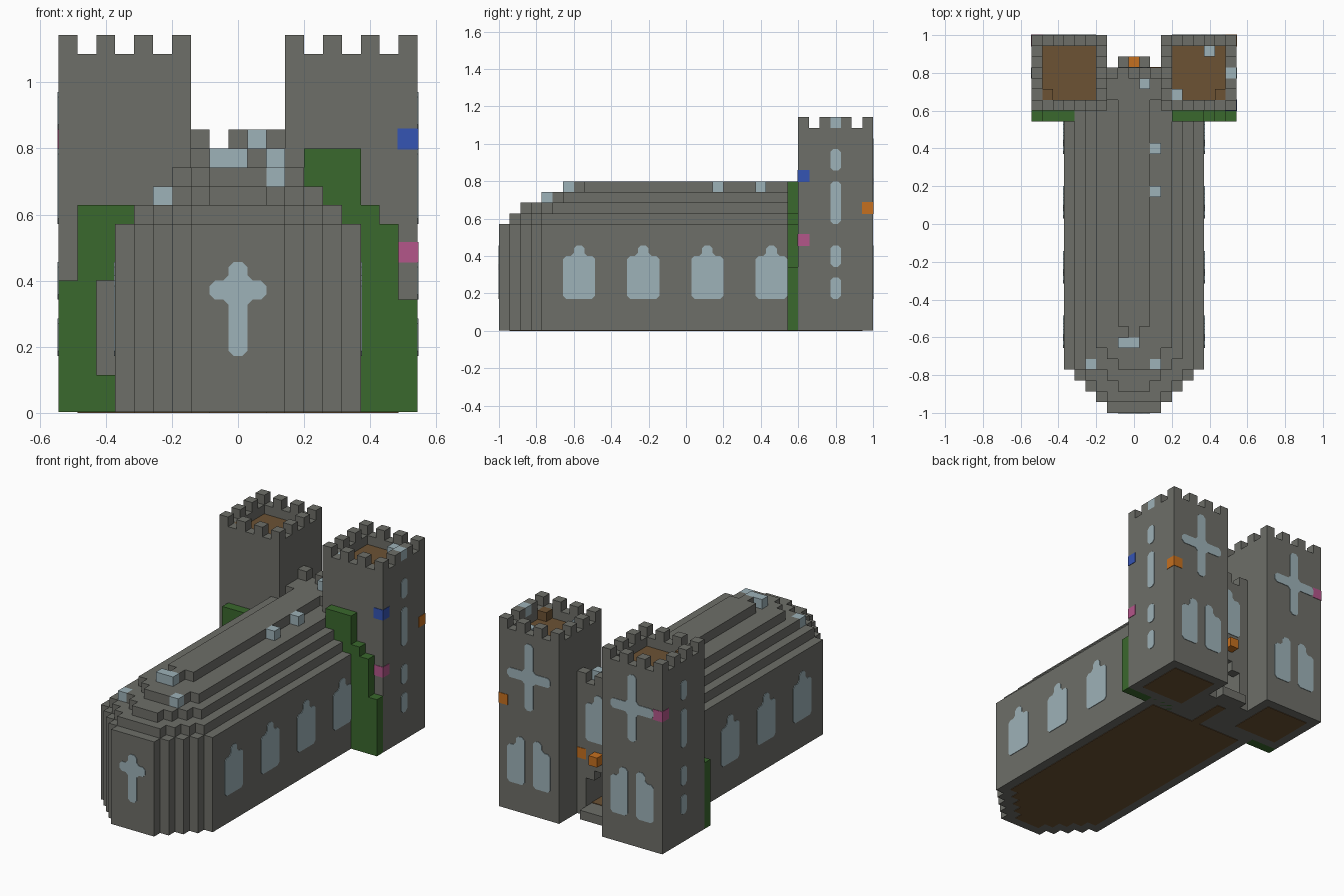
import bpy, bmesh
from mathutils import Vector

old = bpy.data.objects.get("Cube")
if old:
    bpy.data.objects.remove(old)

U = 2 / 35        # edge length of one building block
BASE = 0.05       # masonry starts just above the floor plates
SKIN = 0.06       # thickness of plates, in blocks


def material(name, rgb):
    m = bpy.data.materials.new(name)
    m.use_nodes = True
    m.diffuse_color = (*rgb, 1)
    m.node_tree.nodes["Principled BSDF"].inputs["Base Color"].default_value = (*rgb, 1)
    return m


STONE = material("grey stone", (0.155, 0.158, 0.14))
GLASS = material("pale glass", (0.34, 0.445, 0.48))
IVY = material("ivy green", (0.042, 0.138, 0.026))
WOOD = material("brown wood", (0.15, 0.084, 0.034))
ORANGE = material("orange", (0.56, 0.16, 0.014))
BLUE = material("blue", (0.036, 0.089, 0.456))
PINK = material("pink", (0.456, 0.093, 0.254))


def finish(name, bm, mat):
    bmesh.ops.recalc_face_normals(bm, faces=bm.faces)
    for v in bm.verts:
        v.co = Vector((v.co.x * U, v.co.y * U - 1, v.co.z * U))
    mesh = bpy.data.meshes.new(name)
    bm.to_mesh(mesh)
    bm.free()
    mesh.materials.append(mat)
    bpy.context.collection.objects.link(bpy.data.objects.new(name, mesh))


def blocks(name, mat, ranges, grow=0):
    """Boxes from inclusive block ranges (i0, i1, j0, j1, k0, k1)."""
    bm = bmesh.new()
    for i0, i1, j0, j1, k0, k1 in ranges:
        lo = Vector((i0 - 0.5 - grow, j0 - grow, max(k0 - grow, BASE)))
        hi = Vector((i1 + 0.5 + grow, j1 + 1 + grow, k1 + 1 + grow))
        box = bmesh.ops.create_cube(bm, size=1)["verts"]
        for v in box:
            v.co = Vector(((lo[n] + hi[n]) / 2 + v.co[n] * (hi[n] - lo[n]) for n in range(3)))
    finish(name, bm, mat)


def cell(name, mat, i, j, k, grow=0):
    blocks(name, mat, [(i, i, j, j, k, k)], grow)


def prism(name, mat, outline, axis, lo, hi):
    """Flat outline extruded along an axis (0 x, 1 y, 2 z)."""
    bm = bmesh.new()
    verts = []
    for p in outline:
        co = list(p)
        co.insert(axis, lo)
        verts.append(bm.verts.new(co))
    face = bm.faces.new(verts)
    out = bmesh.ops.extrude_face_region(bm, geom=[face])["geom"]
    push = Vector((0, 0, 0))
    push[axis] = hi - lo
    bmesh.ops.translate(bm, vec=push, verts=[g for g in out if isinstance(g, bmesh.types.BMVert)])
    finish(name, bm, mat)


def softened(outline, r=0.28):
    """Trim every corner of an outline."""
    pts = [Vector(p) for p in outline]
    result = []
    for n, p in enumerate(pts):
        for q in (pts[n - 1], pts[(n + 1) % len(pts)]):
            result.append(p + (q - p).normalized() * r)
    return result


def mirrored(half):
    return half + [(-a, b) for a, b in reversed(half)]


def pane(name, outline, axis, at, side, shift=0):
    """Glass plate on a wall, moved sideways by shift."""
    pts = softened([(a + shift, b) for a, b in outline])
    prism(name, GLASS, pts, axis, at, at + side * SKIN)


def apse(j0, widths, end=28):
    """Half plan with one step per row, mirrored."""
    half = []
    for n, w in enumerate(widths):
        half += [(w, j0 + n), (w, j0 + n + 1)]
    half[-1] = (widths[-1], end)
    return mirrored(half)


# Nave walls and stepped roof
prism("nave_walls", STONE, apse(0, [2.5, 3.5, 4.5, 5.5, 6.5]), 2, BASE, 10)
prism("roof_step_1", STONE, apse(1, [2.5, 3.5, 4.5, 5.5]), 2, 10, 11)
prism("roof_step_2", STONE, apse(2, [1.5, 2.5, 3.5, 4.5]), 2, 11, 12)
prism("roof_step_3", STONE, apse(4, [1.5, 2.5, 3.5]), 2, 12, 13)
prism("roof_ridge", STONE, apse(7, [0.5, 1.5]), 2, 13, 14)
prism("nave_floor", WOOD, apse(1, [1.5, 2.5, 3.5, 4.5, 5.5], 27), 2, 0, BASE)

# Entrance bay between the towers, with an open doorway
blocks("entrance_bay", STONE, [
    (-2, -2, 28, 31, 0, 12), (2, 2, 28, 31, 0, 12),
    (-1, 1, 28, 31, 5, 12), (-1, -1, 31, 31, 4, 4), (1, 1, 31, 31, 4, 4),
    (-2, 2, 29, 31, 13, 13), (-1, 1, 28, 28, 13, 13),
    (-1, 1, 28, 31, 0, 0)])
blocks("entrance_step", STONE, [(-1, 1, 32, 32, 0, 0)])
blocks("entrance_merlons", STONE, [(i, i, 31, 31, 14, 14) for i in (-2, 0, 2)])
prism("entrance_floor", WOOD, mirrored([(1.5, 28), (1.5, 31)]), 2, 1, 1 + SKIN)
prism("entrance_underside", WOOD, mirrored([(0.5, 27), (0.5, 31)]), 2, 0, BASE)
cell("entrance_lamp", ORANGE, 0, 32, 6)
cell("wall_lamp", ORANGE, 2, 31, 6, 0.05)
arch = mirrored([(1.5, 3), (1.5, 7), (0.5, 7), (0.5, 8)])
pane("entrance_window", [(a, b + 5) for a, b in arch], 1, 32, 1)

# Front cross and side windows of the nave
pane("front_cross", mirrored([(0.5, 3), (0.5, 6), (1.5, 6), (1.5, 7), (0.5, 7), (0.5, 8)]), 1, 0, -1)
for j in (7.5, 13.5, 19.5, 25.5):
    for s in (-1, 1):
        pane("nave_window", arch, 0, 6.5 * s, s, j)

# Twin towers
big_cross = mirrored([(0.5, 11), (0.5, 14), (2.5, 14), (2.5, 15), (0.5, 15), (0.5, 18)])
lancet = [(0.5, 3), (2.5, 3), (2.5, 7), (1.5, 7), (1.5, 8), (0.5, 8)]
for s, side in ((1, "left"), (-1, "right")):
    c = 6 * s
    rim = [(c - 3, c + 3, 28, 28, 18, 18), (c - 3, c + 3, 34, 34, 18, 18),
           (c - 3, c - 3, 29, 33, 18, 18), (c + 3, c + 3, 29, 33, 18, 18)]
    blocks(side + "_tower", STONE, [(c - 3, c + 3, 28, 34, 0, 17)] + rim)
    blocks(side + "_tower_merlons", STONE, [
        (c + a, c + a, 31 + b, 31 + b, 19, 19)
        for a in (-3, -1, 1, 3) for b in (-3, -1, 1, 3) if 3 in (abs(a), abs(b))])
    square = [(c - 2.5, 29), (c + 2.5, 29), (c + 2.5, 34), (c - 2.5, 34)]
    prism(side + "_tower_deck", WOOD, square, 2, 18, 18 + SKIN)
    prism(side + "_tower_underside", WOOD, square, 2, 0, BASE)
    cell(side + "_tower_hatch", WOOD, 8 * s, 29, 18)
    pane(side + "_tower_cross", big_cross, 1, 35, 1, c)
    for m in (-1, 1):
        pane(side + "_tower_lancet", [(a * m, b) for a, b in lancet], 1, 35, 1, c)
    for z0, z1 in ((3, 5), (6, 8), (10, 14), (15, 17)):
        pane(side + "_tower_slit", [(31, z0), (32, z0), (32, z1), (31, z1)], 0, 9.5 * s, s)

# Ivy climbing the tower fronts
blocks("left_ivy", IVY, [(4, 6, 27, 27, 0, 13), (7, 7, 27, 27, 0, 10),
                         (8, 8, 27, 27, 0, 9), (9, 9, 27, 27, 0, 5)])
blocks("right_ivy", IVY, [(-9, -9, 27, 27, 0, 6), (-8, -8, 27, 27, 0, 10),
                          (-7, -7, 27, 27, 0, 1), (-7, -6, 27, 27, 7, 10)])

# Loose glass blocks on the roofs
for i, j, k in ((-1, 6, 13), (0, 6, 13), (-4, 4, 11), (2, 4, 12), (2, 20, 13),
                (2, 24, 13), (1, 30, 14), (9, 31, 19), (7, 33, 18), (4, 29, 18)):
    cell("roof_glass", GLASS, i, j, k)

# Coloured corner blocks on the towers
cell("blue_corner", BLUE, 9, 28, 14, 0.05)
cell("front_pink_corner", PINK, 9, 28, 8, 0.05)
cell("orange_corner", ORANGE, 9, 34, 11, 0.05)
cell("back_pink_corner", PINK, -9, 34, 14, 0.05)
